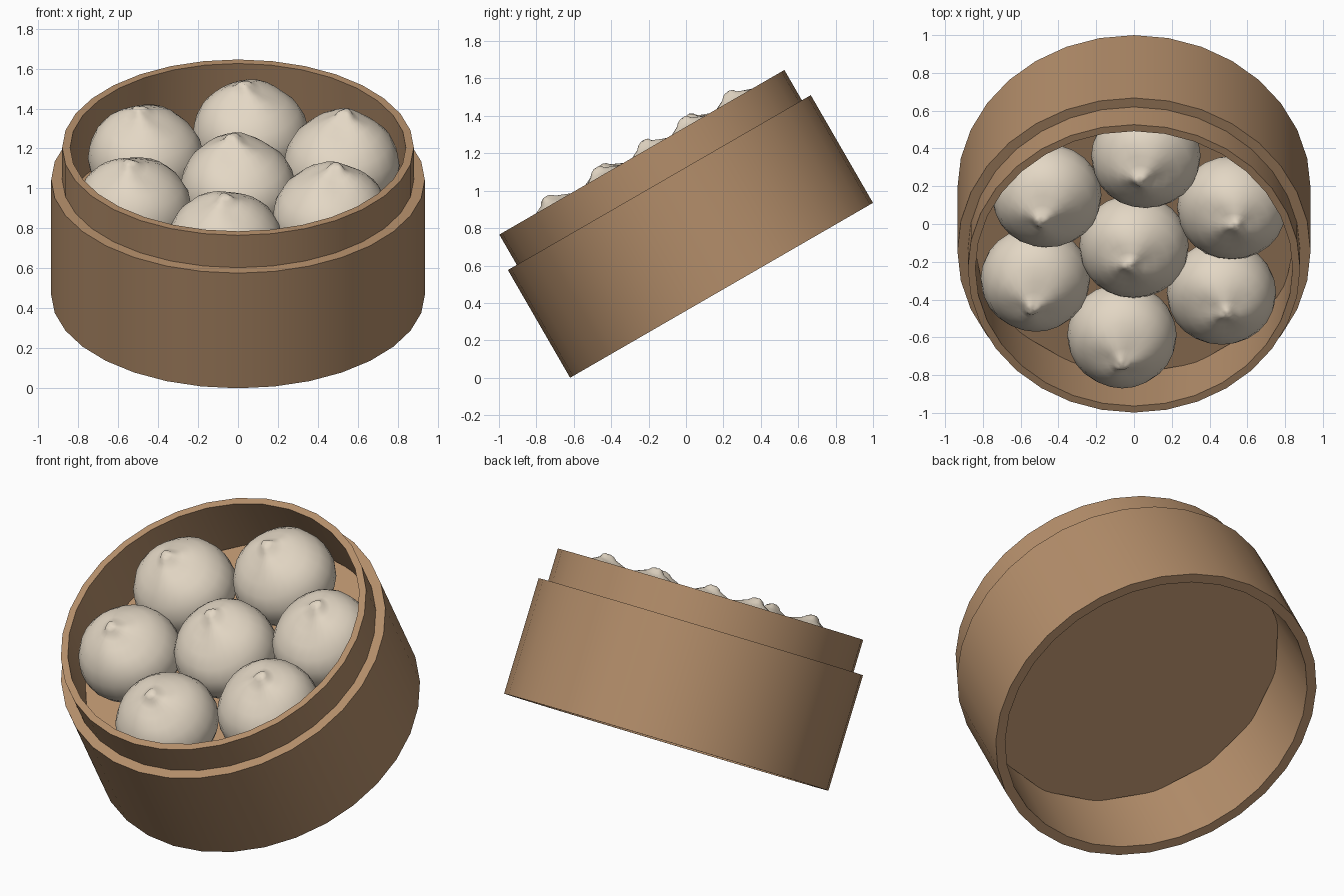
import bpy, bmesh, math
from mathutils import Matrix

if "Cube" in bpy.data.objects:
    bpy.data.objects.remove(bpy.data.objects["Cube"])

TILT = Matrix.Translation((0, 0.19, 0.4675)) @ Matrix.Rotation(math.radians(30), 4, 'X')
FLOOR = 0.47


def material(name, rgb):
    m = bpy.data.materials.new(name)
    m.diffuse_color = (*rgb, 1)
    m.use_nodes = True
    m.node_tree.nodes["Principled BSDF"].inputs["Base Color"].default_value = m.diffuse_color
    return m


wood = material("bamboo_wood", (0.455, 0.27, 0.145))
dough = material("dough", (0.77, 0.68, 0.555))


def finish(name, bm, mat, angle, local=Matrix()):
    bmesh.ops.recalc_face_normals(bm, faces=bm.faces)
    me = bpy.data.meshes.new(name)
    bm.to_mesh(me)
    bm.free()
    me.materials.append(mat)
    ob = bpy.data.objects.new(name, me)
    bpy.context.collection.objects.link(ob)
    ob.matrix_world = TILT @ local
    bpy.ops.object.select_all(action='DESELECT')
    ob.select_set(True)
    bpy.context.view_layer.objects.active = ob
    bpy.ops.object.shade_smooth_by_angle(angle=math.radians(angle))
    return ob


def lathe(profile, sides, closed, warp=None):
    """Spin (radius, height) points; closed joins last to first, else caps the ends."""
    bm = bmesh.new()
    rings = []
    for r, z in profile:
        ring = []
        for i in range(sides):
            a = 2 * math.pi * i / sides
            p = (r * math.cos(a), r * math.sin(a), z)
            ring.append(bm.verts.new(warp(p, r, a) if warp else p))
        rings.append(ring)
    n = len(rings)
    for k in range(n if closed else n - 1):
        lo, hi = rings[k], rings[(k + 1) % n]
        for i in range(sides):
            j = (i + 1) % sides
            bm.faces.new((lo[i], lo[j], hi[j], hi[i]))
    if not closed:
        bm.faces.new(rings[0][::-1])
        bm.faces.new(rings[-1])
    return bm


# Basket wall with a stepped lip for the lid
wall = [(0.935, 0), (0.935, 0.665), (0.88, 0.665), (0.88, 0.852), (0.84, 0.852), (0.88, 0)]
finish("basket_wall", lathe(wall, 32, True), wood, 30)

# Coarser floor disc
finish("basket_floor", lathe([(0.865, FLOOR - 0.045), (0.865, FLOOR)], 16, False), wood, 20)

# Bun: squashed ball gathered into a leaning tip with soft pleats
bun = [(0.2, 0.0), (0.25, 0.03), (0.28, 0.085), (0.29, 0.14), (0.28, 0.21),
       (0.245, 0.28), (0.19, 0.332), (0.13, 0.368), (0.08, 0.389),
       (0.048, 0.405), (0.034, 0.422), (0.015, 0.432)]


def pinch(lean, turn):
    def warp(p, r, a):
        x, y, z = p
        t = max(0, (z - 0.19) / 0.25)
        if t:
            z += 0.012 * math.sin(3 * a + 5 * t + turn) * min(t, 1) * min(1, r / 0.1)
            z += 0.08 * y * t
        return x + lean[0] * t * t, y + lean[1] * t * t, z
    return warp


# Bun centres, and how far each tip leans
buns = [((0, 0), (-0.03, 0.04)),
        ((0.063, 0.55), (-0.035, 0.01)),
        ((-0.462, 0.31), (-0.035, 0)),
        ((-0.522, -0.20), (-0.02, -0.03)),
        ((-0.064, -0.545), (0, -0.025)),
        ((0.463, -0.285), (0.03, 0.03)),
        ((0.518, 0.235), (0.02, 0.05))]
for k, ((x, y), lean) in enumerate(buns):
    finish(f"bun_{k + 1}", lathe(bun, 24, False, pinch(lean, k)), dough, 60,
           Matrix.Translation((x, y, FLOOR)))
